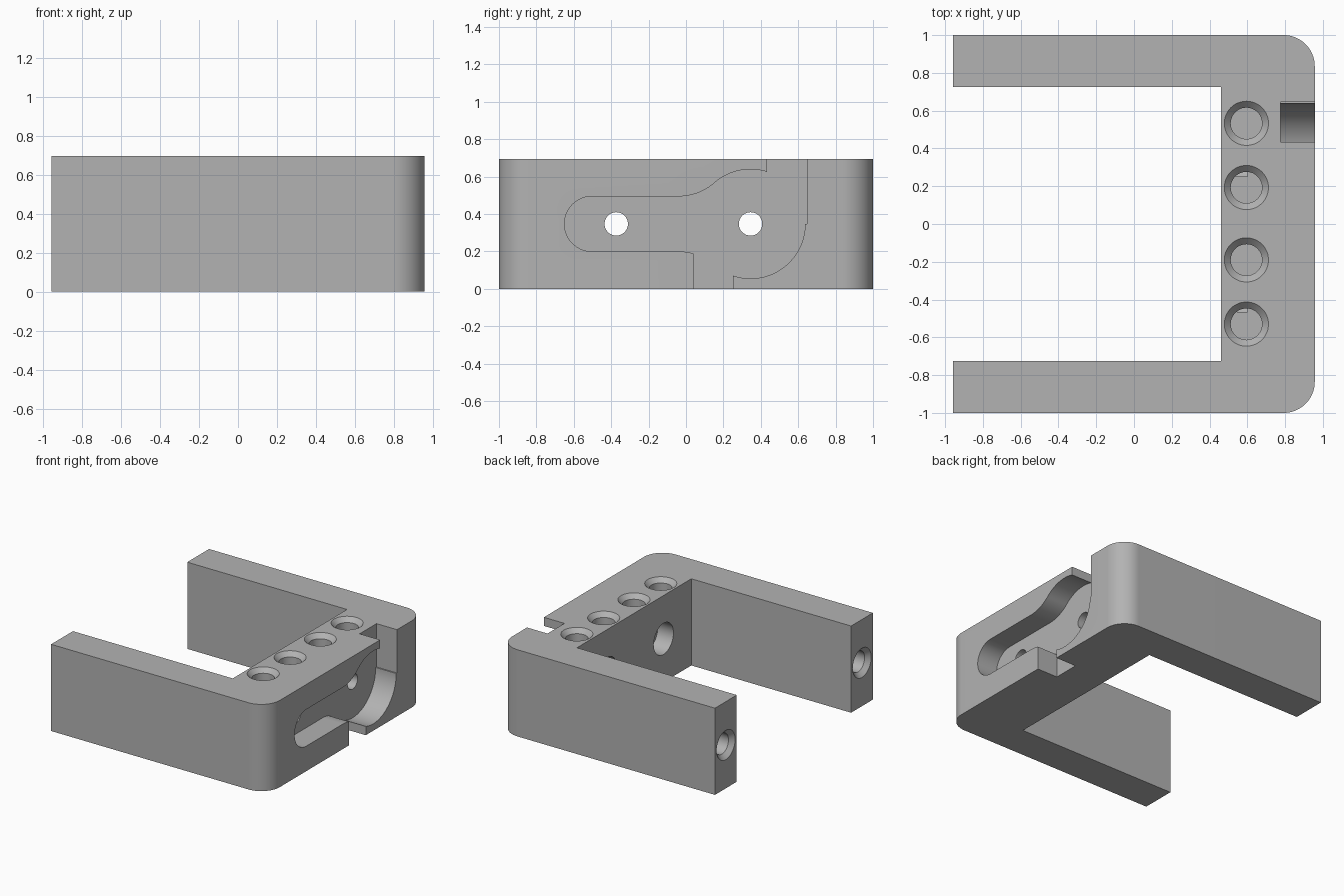
import bpy, bmesh
from math import sin, cos, pi, atan2, hypot
from mathutils import Matrix, Vector

if "Cube" in bpy.data.objects:
    bpy.data.objects.remove(bpy.data.objects["Cube"])

HX, H = 0.957, 0.695          # half depth, height
MID = H / 2                   # height of the horizontal holes
FLOOR = 0.775                 # x of the recess floor

grey = bpy.data.materials.new("plain_grey")
grey.use_nodes = True
grey.diffuse_color = (0.45, 0.45, 0.45, 1)
grey.node_tree.nodes["Principled BSDF"].inputs["Base Color"].default_value = (0.45, 0.45, 0.45, 1)


def arc(cx, cy, r, a, b, n=24):
    return [(cx + r * cos(a + (b - a) * i / n), cy + r * sin(a + (b - a) * i / n))
            for i in range(n + 1)]


def finish(name, bm):
    bmesh.ops.remove_doubles(bm, verts=bm.verts[:], dist=1e-5)
    bmesh.ops.recalc_face_normals(bm, faces=bm.faces[:])
    mesh = bpy.data.meshes.new(name)
    bm.to_mesh(mesh)
    bm.free()
    mesh.materials.append(grey)
    obj = bpy.data.objects.new(name, mesh)
    bpy.context.collection.objects.link(obj)
    return obj


def prism(name, outline, place, lo, hi):
    """Extrude a 2D outline from lo to hi; place maps (u, v, w) to a point."""
    bm = bmesh.new()
    face = bm.faces.new([bm.verts.new(place(u, v, lo)) for u, v in outline])
    ext = bmesh.ops.extrude_face_region(bm, geom=[face])["geom"]
    shift = Vector(place(0, 0, hi)) - Vector(place(0, 0, lo))
    bmesh.ops.translate(bm, vec=shift, verts=[g for g in ext if isinstance(g, bmesh.types.BMVert)])
    return finish(name, bm)


def lathe(name, profile, origin, axis):
    """Turn (radius, depth) pairs around an axis that points into the body."""
    bm = bmesh.new()
    n = 48
    rings = [[bm.verts.new((r * cos(2 * pi * i / n), r * sin(2 * pi * i / n), d))
              for i in range(n)] for r, d in profile]
    for a, b in zip(rings, rings[1:]):
        for i in range(n):
            bm.faces.new((a[i], a[(i + 1) % n], b[(i + 1) % n], b[i]))
    bm.faces.new(rings[0])
    bm.faces.new(rings[-1])
    turn = Vector((0, 0, 1)).rotation_difference(Vector(axis)).to_matrix().to_4x4()
    bmesh.ops.transform(bm, matrix=Matrix.Translation(origin) @ turn, verts=bm.verts[:])
    return finish(name, bm)


def along_x(u, v, w):
    return (w, u, v)


# U-shaped body with two rounded outer corners
R = 0.165
outline = [(-HX, -1)] + arc(HX - R, -1 + R, R, -pi / 2, 0) + arc(HX - R, 1 - R, R, 0, pi / 2)
outline += [(-HX, 1), (-HX, 0.724), (0.46, 0.724), (0.46, -0.724), (-HX, -0.724)]
body = prism("u_shaped_bracket", outline, lambda u, v, w: (u, v, w), 0, H)

cutters = []

# Keyhole recess: big circle, neck fillets and rounded slot end
big, big_r, end_y, slot_r = 0.345, 0.292, -0.503, 0.147
neck_y = -0.04
d = big - neck_y
fil = (d * d + slot_r ** 2 - big_r ** 2) / (2 * (big_r - slot_r))
tilt = atan2(slot_r + fil, d)
half = arc(big, 0, big_r, 0, pi - tilt, 40)
half += arc(neck_y, slot_r + fil, fil, -tilt, -pi / 2, 20)[1:]
half += arc(end_y, 0, slot_r, pi / 2, pi, 20)
keyhole = half + [(y, -z) for y, z in reversed(half[1:-1])]
cutters.append(prism("keyhole_cutter", [(y, MID + z) for y, z in keyhole], along_x, FLOOR, HX + 0.1))

# Channels from the recess to the top and bottom
for y0, y1, z0, z1 in ((0.433, 0.647, MID, H + 0.1), (0.04, 0.252, -0.1, MID)):
    cutters.append(prism("channel_cutter", [(y0, z0), (y1, z0), (y1, z1), (y0, z1)],
                         along_x, FLOOR, HX + 0.1))

# Screw holes with wide pockets on the inner face
for y in (-0.373, big):
    cutters.append(lathe("screw_cutter", [(0.125, -0.1), (0.125, 0.14), (0.0625, 0.14), (0.0625, 0.4)],
                         (0.46, y, MID), (1, 0, 0)))

# Chamfered blind holes on the top and the arm ends
blind = [(0.117, -0.05), (0.117, 0), (0.083, 0.035), (0.083, 0.265)]
for y in (-0.53, -0.19, 0.193, 0.533):
    cutters.append(lathe("top_hole_cutter", blind, (0.595, y, H), (0, 0, -1)))
for y in (-0.862, 0.862):
    cutters.append(lathe("arm_hole_cutter", blind, (-HX, y, MID), (1, 0, 0)))

# Cut everything out of the body
bpy.context.view_layer.objects.active = body
body.select_set(True)
for cutter in cutters:
    cutter.hide_render = True
    mod = body.modifiers.new("cut", "BOOLEAN")
    mod.operation = "DIFFERENCE"
    mod.solver = "EXACT"
    mod.object = cutter
    bpy.ops.object.modifier_apply(modifier=mod.name)
    bpy.data.objects.remove(cutter)

bpy.ops.object.shade_smooth_by_angle(angle=0.5)
